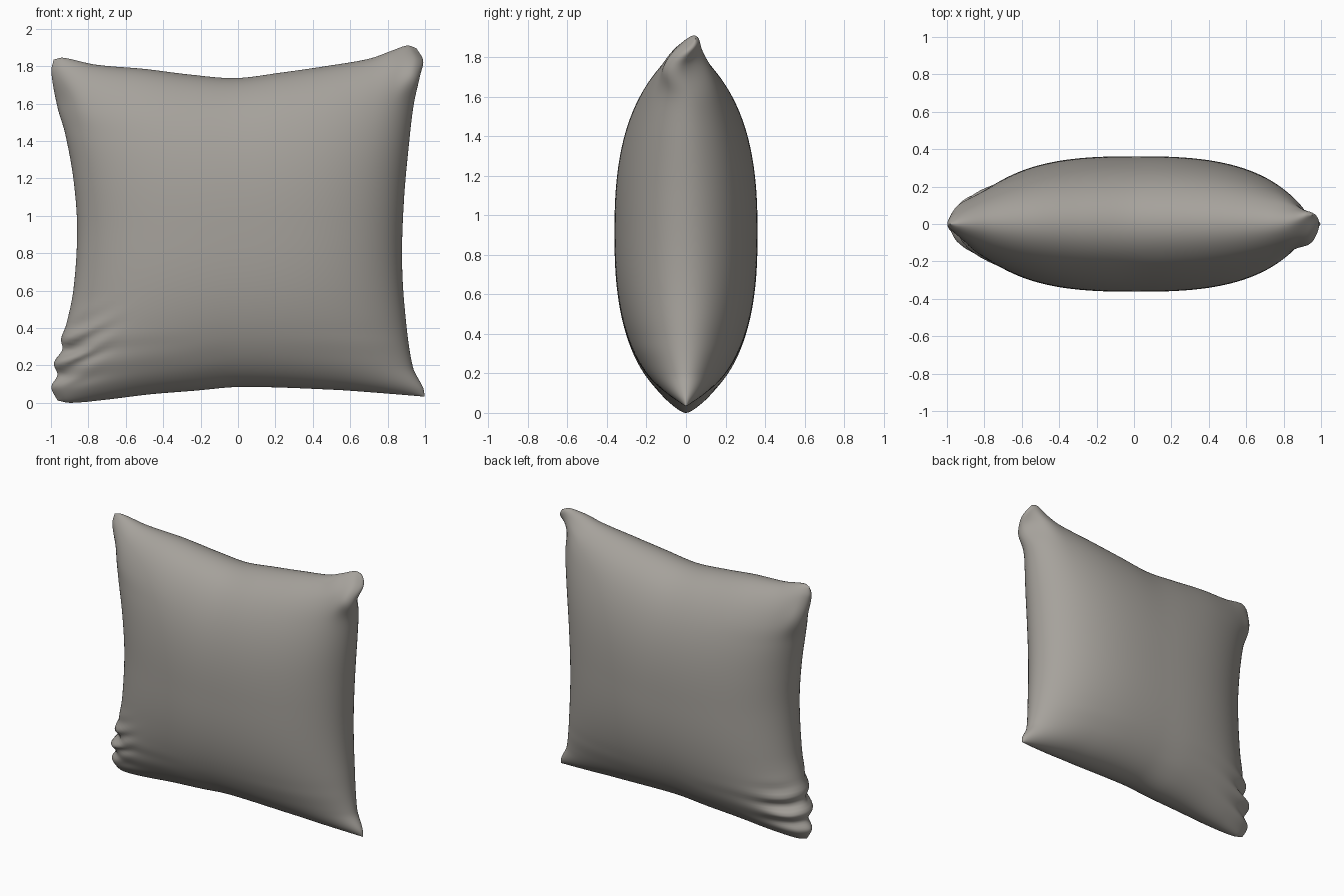
import bpy, bmesh, math

default = bpy.data.objects.get("Cube")
if default:
    bpy.data.objects.remove(default, do_unlink=True)

N = 100  # divisions along each side of the cushion

# Seam outline: one profile per side, as (position along side, offset) pairs
LEFT_SEAM = [(-1, -.965), (-.92, -.998), (-.85, -.965), (-.78, -.985), (-.7, -.938),
             (-.64, -.947), (-.56, -.92), (-.35, -.88), (0, -.86), (.3, -.88),
             (.57, -.925), (.72, -.965), (.93, -.998), (1, -.985)]
RIGHT_SEAM = [(-1, .998), (-.95, .99), (-.83, .935), (-.5, .892), (-.2, .877),
              (.14, .888), (.46, .915), (.68, .94), (.85, .975), (.93, .99), (1, .955)]
TOP_SEAM = [(-1, 1.835), (-.95, 1.845), (-.77, 1.808), (-.5, 1.785), (-.25, 1.755),
            (0, 1.736), (.25, 1.765), (.5, 1.8), (.74, 1.84), (.87, 1.885),
            (.95, 1.91), (1, 1.895)]
BOTTOM_SEAM = [(-1, .012), (-.93, 0), (-.75, .015), (-.5, .045), (-.25, .065),
               (0, .085), (.5, .07), (.75, .053), (1, .033)]


def smooth(keys, t):
    """Smooth curve through the profile keys."""
    def slope(i):
        a, b = keys[max(i - 1, 0)], keys[min(i + 1, len(keys) - 1)]
        return (b[1] - a[1]) / (b[0] - a[0])
    i = 0
    while i < len(keys) - 2 and t > keys[i + 1][0]:
        i += 1
    (t0, p0), (t1, p1) = keys[i], keys[i + 1]
    h = t1 - t0
    s = (t - t0) / h
    a, b = s * s * (3 - 2 * s), s * (1 - s)
    return p0 + (p1 - p0) * a + h * b * ((1 - s) * slope(i) - s * slope(i + 1))


def bump(u, v, cu, cv, ru, rv):
    return math.exp(-((u - cu) / ru) ** 2 - ((v - cv) / rv) ** 2)


def cushion_point(u, v, side):
    """Point on the front (side -1) or back (side 1) panel."""
    left, right = smooth(LEFT_SEAM, v), smooth(RIGHT_SEAM, v)
    low, high = smooth(BOTTOM_SEAM, u), smooth(TOP_SEAM, u)
    x = left + (right - left) * (u + 1) / 2
    z = low + (high - low) * (v + 1) / 2
    # Plump filling that pinches to nothing along the seam
    puff = .362 * math.sqrt(max(0, 1 - abs(u) ** 2.7) * max(0, 1 - abs(v) ** 2.5))
    # Gathered folds by the lower corner
    lean = v - .5 * (u + 1) * (side < 0)
    folds = bump(u, lean, -1, -.76, .16, .15)
    puff *= 1 + .24 * folds * math.cos(math.tau * (lean + .78) / .14)
    # Twisted upper corners
    shift = .05 * bump(u, v, 1, 1, .12, .08) - .05 * bump(u, v, 1, .82, .08, .1)
    shift += .03 * bump(u, v, -1, .75, .08, .12)
    return x, side * puff + shift, z


# Cushion: two panels sharing the vertices of the seam
steps = [math.sin(math.pi * (i / N - .5)) for i in range(N + 1)]
bm = bmesh.new()
seam = {}
for side in (-1, 1):
    grid = {}
    for i, u in enumerate(steps):
        for j, v in enumerate(steps):
            on_seam = i in (0, N) or j in (0, N)
            if on_seam and (i, j) in seam:
                grid[i, j] = seam[i, j]
                continue
            grid[i, j] = bm.verts.new(cushion_point(u, v, side))
            if on_seam:
                seam[i, j] = grid[i, j]
    for i in range(N):
        for j in range(N):
            quad = [grid[i, j], grid[i + 1, j], grid[i + 1, j + 1], grid[i, j + 1]]
            bm.faces.new(quad if side < 0 else quad[::-1])

for face in bm.faces:
    face.smooth = True
mesh = bpy.data.meshes.new("cushion")
bm.to_mesh(mesh)
bm.free()
cushion = bpy.data.objects.new("cushion", mesh)
bpy.context.collection.objects.link(cushion)

# Warm grey fabric
fabric = bpy.data.materials.new("warm grey fabric")
fabric.use_nodes = True
colour = (.38, .36, .33, 1)
fabric.diffuse_color = colour
shader = fabric.node_tree.nodes["Principled BSDF"]
shader.inputs["Base Color"].default_value = colour
shader.inputs["Roughness"].default_value = .8
mesh.materials.append(fabric)
